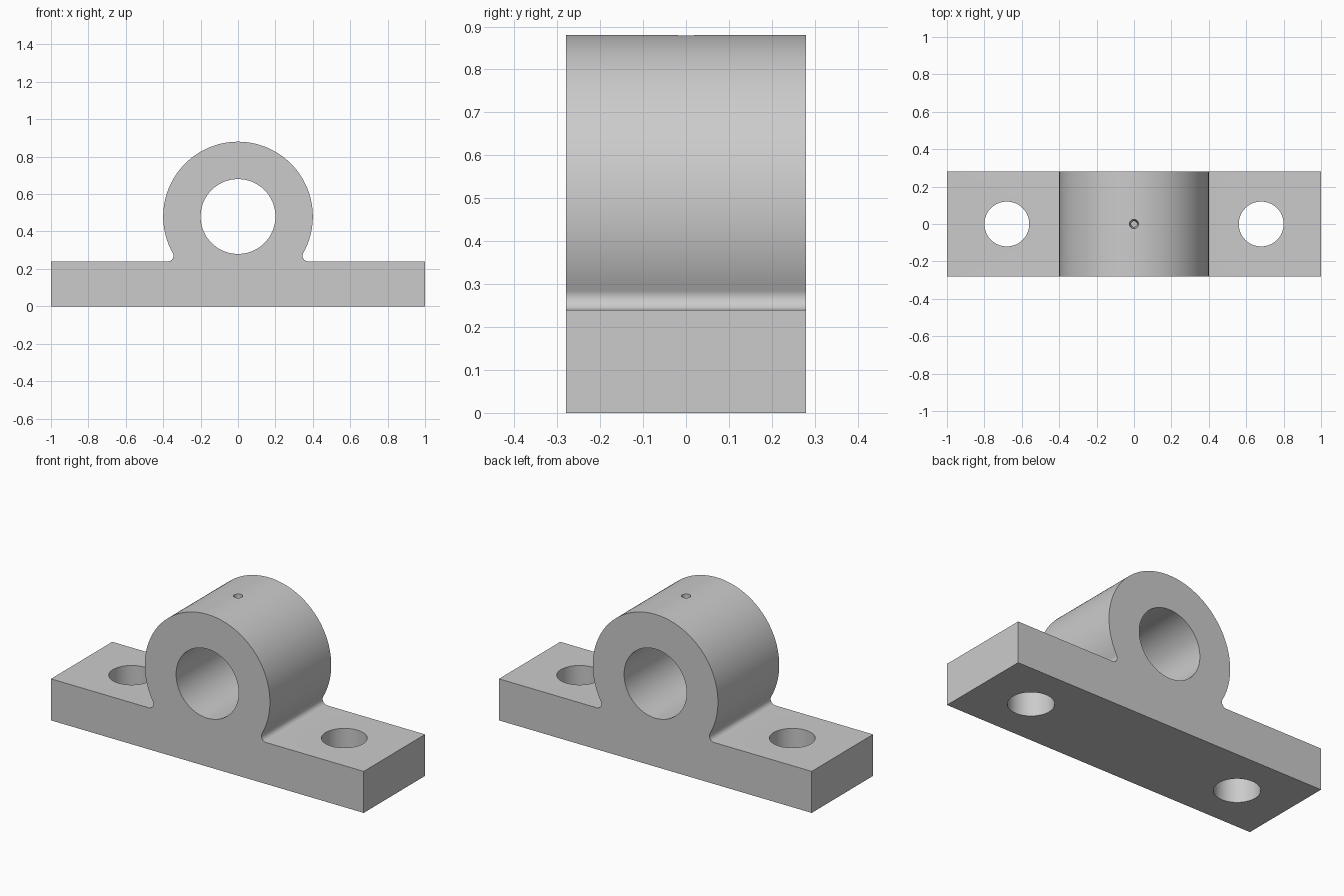
import bpy, bmesh
from math import sin, cos, pi, atan2, sqrt, radians

if "Cube" in bpy.data.objects:
    bpy.data.objects.remove(bpy.data.objects["Cube"], do_unlink=True)

DEPTH = 0.28          # half depth
BASE_H = 0.24
AXIS_Z = 0.48         # height of the bore axis
BOSS_R = 0.40
BORE_R = 0.20
FILLET = 0.03

grey = bpy.data.materials.new("light_grey_metal")
grey.use_nodes = True
colour = (0.6, 0.6, 0.6, 1)
grey.diffuse_color = colour
grey.node_tree.nodes["Principled BSDF"].inputs["Base Color"].default_value = colour


def arc(cx, cz, r, start, end, steps):
    angles = [start + (end - start) * i / steps for i in range(steps + 1)]
    return [(cx + r * cos(a), cz + r * sin(a)) for a in angles]


# Outline: flat base, fillet, round boss, mirrored fillet
fz = BASE_H + FILLET
fx = sqrt((BOSS_R + FILLET) ** 2 - (AXIS_Z - fz) ** 2)
tangent = atan2(fz - AXIS_Z, fx)
fillet = arc(fx, fz, FILLET, 1.5 * pi, pi + tangent, 10)
boss = arc(0, AXIS_Z, BOSS_R, tangent, pi - tangent, 96)[1:-1]
mirrored = [(-x, z) for x, z in reversed(fillet)]
outline = ([(-1, 0), (1, 0), (1, BASE_H)] + fillet + boss
           + mirrored + [(-1, BASE_H)])

# Extrude the outline front to back
bm = bmesh.new()
face = bm.faces.new([bm.verts.new((x, -DEPTH, z)) for x, z in outline])
extruded = bmesh.ops.extrude_face_region(bm, geom=[face])["geom"]
bmesh.ops.translate(bm, vec=(0, 2 * DEPTH, 0),
                    verts=[v for v in extruded if isinstance(v, bmesh.types.BMVert)])
bmesh.ops.recalc_face_normals(bm, faces=bm.faces)
mesh = bpy.data.meshes.new("bearing_block")
bm.to_mesh(mesh)
bm.free()
block = bpy.data.objects.new("bearing_block", mesh)
bpy.context.collection.objects.link(block)
mesh.materials.append(grey)


def drill(name, location, depth, r_low, r_top, sides=64, tilt=0):
    """Cut a round, optionally tapered hole through the block."""
    bpy.ops.mesh.primitive_cone_add(vertices=sides, radius1=r_low, radius2=r_top,
                                    depth=depth, location=location,
                                    rotation=(tilt, 0, 0))
    cutter = bpy.context.object
    cutter.name = name
    cutter.hide_render = True
    cutter.data.materials.append(grey)
    bpy.ops.object.select_all(action="DESELECT")
    block.select_set(True)
    bpy.context.view_layer.objects.active = block
    mod = block.modifiers.new(name, "BOOLEAN")
    mod.operation = "DIFFERENCE"
    mod.solver = "EXACT"
    mod.object = cutter
    bpy.ops.object.modifier_apply(modifier=mod.name)
    bpy.data.objects.remove(cutter, do_unlink=True)


# Shaft bore, two mounting holes and the small tapered oil hole
drill("shaft_bore", (0, 0, AXIS_Z), 1, BORE_R, BORE_R, 96, radians(90))
for side, x in (("left", 0.68), ("right", -0.68)):
    drill(side + "_mounting_hole", (x, 0, BASE_H / 2), 0.6, 0.12, 0.12)
drill("oil_hole", (0, 0, 0.77), 0.24, 0.014, 0.025, 24)

bpy.ops.object.select_all(action="DESELECT")
block.select_set(True)
bpy.context.view_layer.objects.active = block
bpy.ops.object.shade_smooth_by_angle(angle=radians(30))
